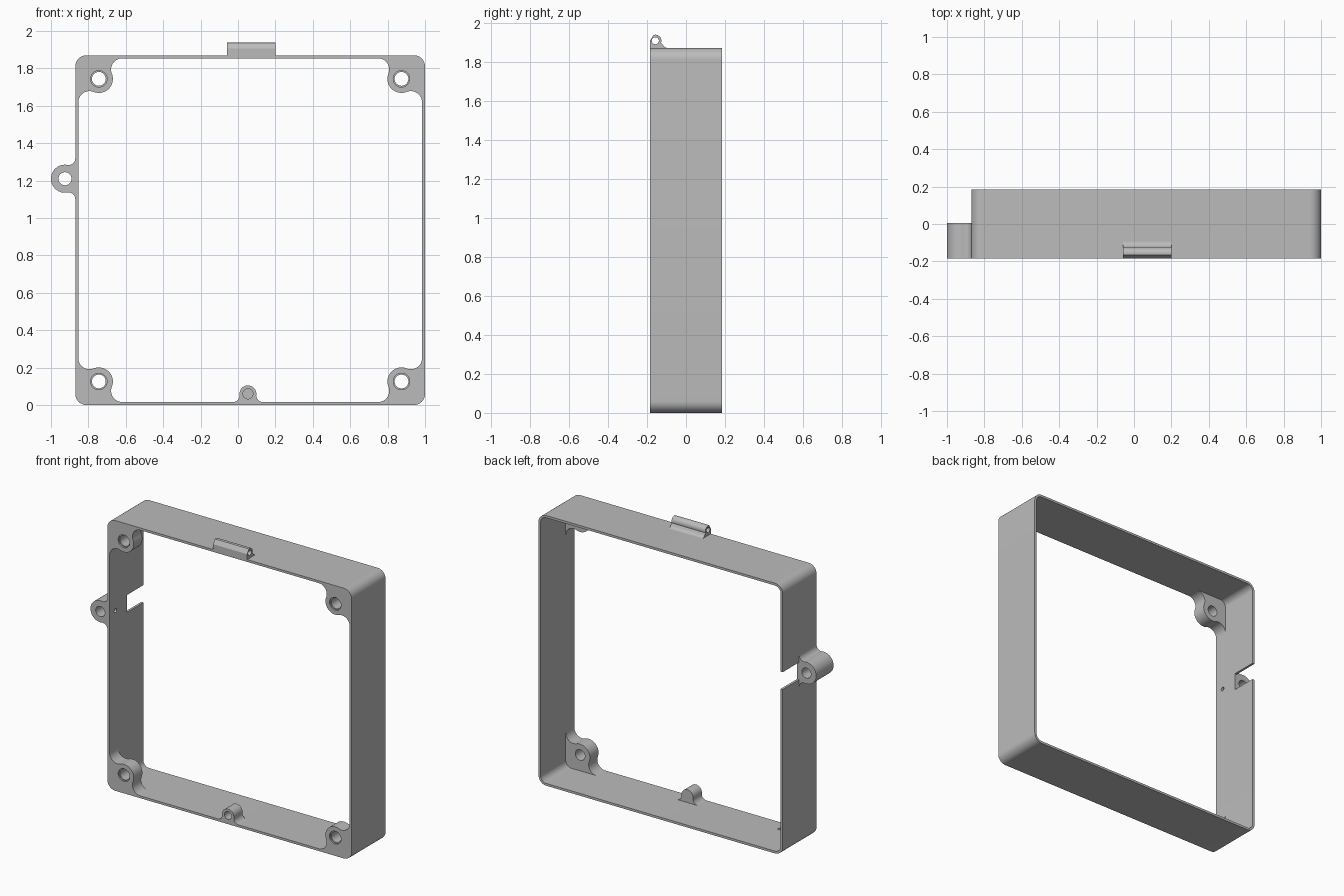
import bpy, bmesh
from math import pi, sin, cos, sqrt, atan2, radians
from mathutils import Matrix, Vector

if "Cube" in bpy.data.objects:
    bpy.data.objects.remove(bpy.data.objects["Cube"])

# Overall sizes
LEFT, RIGHT, TOP = -0.87, 1.0, 1.87
FRONT, BACK = -0.185, 0.185
WALL, OUTER_R = 0.016, 0.06
BOSS_BACK = -0.09
EAR_Z, EAR_X = 1.21, -0.925

grey = bpy.data.materials.new("plain_grey")
grey.use_nodes = True
grey.diffuse_color = (0.5, 0.5, 0.5, 1)
grey.node_tree.nodes["Principled BSDF"].inputs["Base Color"].default_value = (0.5, 0.5, 0.5, 1)


def arc(cx, cy, r, a0, a1, n=12):
    return [(cx + r * cos(a0 + (a1 - a0) * i / n),
             cy + r * sin(a0 + (a1 - a0) * i / n)) for i in range(n + 1)]


def circle(cx, cy, r, n=40):
    return arc(cx, cy, r, 0, 2 * pi, n)[:-1]


def rounded_rect(x0, y0, x1, y1, r):
    return (arc(x0 + r, y0 + r, r, pi, 1.5 * pi) + arc(x1 - r, y0 + r, r, -pi / 2, 0)
            + arc(x1 - r, y1 - r, r, 0, pi / 2) + arc(x0 + r, y1 - r, r, pi / 2, pi))


def finish(obj):
    obj.data.materials.clear()
    obj.data.materials.append(grey)
    obj.data.shade_smooth()
    obj.data.set_sharp_from_angle(angle=radians(30))


def extrude(name, loops, start, end, along_x=False):
    """Fill nested outlines and extrude them along y (or along x)."""
    curve = bpy.data.curves.new(name, 'CURVE')
    curve.dimensions = '2D'
    curve.fill_mode = 'BOTH'
    curve.extrude = (end - start) / 2
    for loop in loops:
        spline = curve.splines.new('POLY')
        spline.points.add(len(loop) - 1)
        for point, (a, b) in zip(spline.points, loop):
            point.co = (a, b, 0, 1)
        spline.use_cyclic_u = True
    temp = bpy.data.objects.new(name + "_outline", curve)
    bpy.context.collection.objects.link(temp)
    graph = bpy.context.evaluated_depsgraph_get()
    mesh = bpy.data.meshes.new_from_object(temp.evaluated_get(graph))
    bpy.data.objects.remove(temp)
    mid = (start + end) / 2
    turn = Matrix.Rotation(pi / 2, 4, 'X')
    if along_x:
        turn = Matrix.Rotation(pi / 2, 4, 'Z') @ turn
    shift = Vector((mid, 0, 0) if along_x else (0, mid, 0))
    mesh.transform(Matrix.Translation(shift) @ turn)
    bm = bmesh.new()
    bm.from_mesh(mesh)
    bmesh.ops.remove_doubles(bm, verts=bm.verts, dist=1e-5)
    bmesh.ops.recalc_face_normals(bm, faces=bm.faces)
    bm.to_mesh(mesh)
    bm.free()
    obj = bpy.data.objects.new(name, mesh)
    bpy.context.collection.objects.link(obj)
    finish(obj)
    return obj


def cut(obj, cutter):
    """Subtract the cutter from the object and bake the result."""
    mod = obj.modifiers.new("cut", 'BOOLEAN')
    mod.operation, mod.solver, mod.object = 'DIFFERENCE', 'EXACT', cutter
    bpy.context.view_layer.update()
    graph = bpy.context.evaluated_depsgraph_get()
    mesh = bpy.data.meshes.new_from_object(obj.evaluated_get(graph))
    obj.modifiers.clear()
    obj.data = mesh
    finish(obj)


def lug(d, r, f, base=-0.008):
    """Round lug on a flat wall: centre height d, radius r, root fillet f."""
    u = sqrt((r + f) ** 2 - (d - f) ** 2)
    a = atan2(f - d, u)
    right = arc(u, f, f, -pi / 2, a - pi)
    cap = arc(0, d, r, a, pi - a, 32)
    left = [(-x, y) for x, y in reversed(right)]
    return [(u, base)] + right + cap + left + [(-u, base)]


def corner(c, r, f):
    """Boss blended into the two walls of a corner, measured from its outside."""
    u = c + sqrt((r + f) ** 2 - (c - WALL - f) ** 2)
    a = atan2(WALL + f - c, u - c)
    low = arc(u, WALL + f, f, -pi / 2, a - pi)
    high = [(y, x) for x, y in reversed(low)]
    cap = arc(c, c, r, a, pi / 2 - a, 32)
    e, k = WALL / 2, OUTER_R
    return ([(u, e)] + low + cap + high + [(e, u)]
            + arc(k, k, k - e, pi, 1.5 * pi))


# Thin square frame
frame = extrude("frame_wall", [
    rounded_rect(LEFT, 0, RIGHT, TOP, OUTER_R),
    rounded_rect(LEFT + WALL, WALL, RIGHT - WALL, TOP - WALL, OUTER_R - WALL)], FRONT, BACK)

# Side ear with a through hole
ear = extrude("side_ear", [
    [(LEFT - h, EAR_Z + s) for s, h in lug(LEFT - EAR_X, 0.075, 0.036)],
    circle(EAR_X, EAR_Z, 0.035)], FRONT, 0.005)

# Notch behind the ear and a small cross hole into it
notch = extrude("notch_cutter", [
    [(LEFT - 0.05, EAR_Z - 0.06), (LEFT + 0.05, EAR_Z - 0.06),
     (LEFT + 0.05, EAR_Z + 0.06), (LEFT - 0.05, EAR_Z + 0.06)]], 0.005, BACK + 0.1)
drill = extrude("drill_cutter", [circle(-0.12, EAR_Z, 0.014, 20)], EAR_X, LEFT + 0.1, True)
cut(frame, notch)
cut(frame, drill)
cut(ear, drill)
for helper in (notch, drill):
    bpy.data.objects.remove(helper)

# Four corner bosses, each with a wider recess at the front of its hole
C = 0.126
for side, x0, sx in (("right", LEFT, 1), ("left", RIGHT, -1)):
    for level, z0, sz in (("bottom", 0, 1), ("top", TOP, -1)):
        outline = [(x0 + sx * u, z0 + sz * v) for u, v in corner(C, 0.075, 0.06)]
        cx, cz = x0 + sx * C, z0 + sz * C
        name = f"{level}_{side}_boss"
        extrude(name + "_rim", [outline, circle(cx, cz, 0.044)], FRONT, FRONT + 0.01)
        extrude(name, [outline, circle(cx, cz, 0.037)], FRONT + 0.01, BOSS_BACK)

# Small bottom boss with a blind hole
peg = [(0.053 + s, WALL + h) for s, h in lug(0.044, 0.045, 0.035)]
extrude("bottom_boss", [peg, circle(0.053, 0.06, 0.027)], FRONT, -0.11)
extrude("bottom_boss_back", [peg], -0.11, BOSS_BACK)

# Hinge barrel on top: sloped front, round crown, filleted root behind
HY, HZ, HR = -0.157, 1.907, 0.031
barrel = ([(FRONT, TOP - 0.008), (FRONT, HZ)]
          + arc(HY, HZ, HR, 0.6 * pi, -0.1 * pi, 20)
          + arc(-0.092, TOP + 0.032, 0.032, pi * 1.1, pi * 1.5)
          + [(-0.092, TOP - 0.008)])
extrude("top_hinge", [barrel, circle(HY, HZ, 0.018, 28)], -0.06, 0.2, True)
